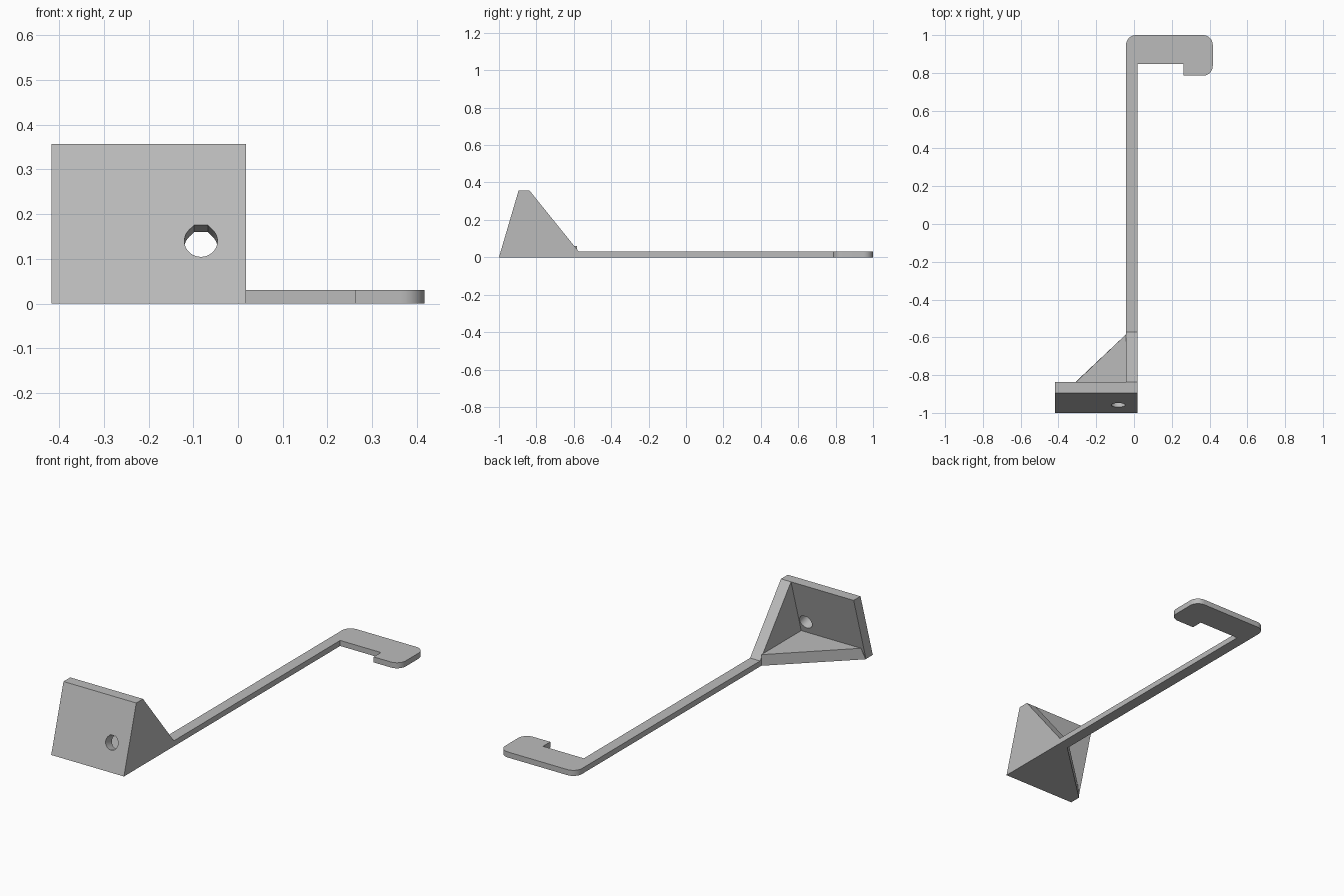
import bpy, bmesh
from math import sin, cos, tan, radians, atan2
from mathutils import Matrix, Vector

if "Cube" in bpy.data.objects:
    bpy.data.objects.remove(bpy.data.objects["Cube"], do_unlink=True)

grey = bpy.data.materials.new("plain grey")
grey.use_nodes = True
colour = (0.5, 0.5, 0.5, 1)
grey.diffuse_color = colour
grey.node_tree.nodes["Principled BSDF"].inputs["Base Color"].default_value = colour

# Shared dimensions
RIGHT, WEB_L, WEB_R = -0.417, -0.042, 0.018
THICK, TOP = 0.03, 0.357
FRONT, LEAN = -1.0, 0.105        # front edge and how far the plate leans back
PLATE_D = 0.058                  # plate depth along y
BACK = FRONT + PLATE_D
WEB_END = -0.573


def prism(name, outline, low, high, axis="z"):
    """Extrude a closed outline along z (points are x, y) or x (points are y, z)."""
    def place(p, d):
        return (p[0], p[1], d) if axis == "z" else (d, p[0], p[1])
    bm = bmesh.new()
    face = bm.faces.new([bm.verts.new(place(p, low)) for p in outline])
    grown = bmesh.ops.extrude_face_region(bm, geom=[face])
    shift = Vector(place((0, 0), high - low))
    bmesh.ops.translate(bm, vec=shift,
                        verts=[v for v in grown["geom"] if isinstance(v, bmesh.types.BMVert)])
    bmesh.ops.recalc_face_normals(bm, faces=bm.faces)
    mesh = bpy.data.meshes.new(name)
    bm.to_mesh(mesh)
    bm.free()
    obj = bpy.data.objects.new(name, mesh)
    bpy.context.collection.objects.link(obj)
    mesh.materials.append(grey)
    return obj


def arc(cx, cy, r, start, end, steps=10):
    angles = [radians(start + (end - start) * i / steps) for i in range(steps + 1)]
    return [(cx + r * cos(a), cy + r * sin(a)) for a in angles]


def select_only(obj):
    bpy.ops.object.select_all(action="DESELECT")
    obj.select_set(True)
    bpy.context.view_layer.objects.active = obj


# Long arm ending in a rounded hook
R = 0.052
X, TIP = 0.417, 0.785
arm = prism("hooked_arm",
            [(WEB_L, WEB_END), (WEB_R, WEB_END), (WEB_R, 0.847), (0.262, 0.847), (0.262, TIP)]
            + arc(X - R, TIP + R, R, -90, 0)
            + arc(X - R, 1 - R, R, 0, 90)
            + arc(WEB_L + R, 1 - R, R, 90, 180), 0, THICK)

# Leaning mounting plate
plate = prism("mounting_plate",
              [(FRONT, 0), (BACK, 0), (BACK + LEAN, TOP), (FRONT + LEAN, TOP)],
              RIGHT, WEB_R, "x")

# Screw hole: round below, flat-topped with sloping shoulders, square to the plate
r = 0.037
k = r * tan(radians(22.5))
cutter = prism("hole_cutter", arc(0, 0, r, 135, 405, 36) + [(k, r), (-k, r)], -0.15, 0.15)
lean = atan2(LEAN, TOP)
cutter.matrix_world = (Matrix.Translation((-0.083, FRONT + LEAN * 0.14 / TOP, 0.14))
                       @ Matrix.Rotation(radians(90) - lean, 4, "X"))
cutter.hide_render = True
bpy.context.view_layer.update()
cut = plate.modifiers.new("screw_hole", "BOOLEAN")
cut.operation = "DIFFERENCE"
cut.solver = "EXACT"
cut.object = cutter
select_only(plate)
bpy.ops.object.modifier_apply(modifier=cut.name)
bpy.data.objects.remove(cutter, do_unlink=True)

# Upright web bracing the plate against the arm
web = prism("side_web",
            [(BACK, 0), (WEB_END, 0), (WEB_END, THICK), (BACK + LEAN, TOP)],
            WEB_L, WEB_R, "x")

# Flat triangular gusset, its front edge following the plate's lean
GUSSET_H = 0.06
gusset = prism("floor_gusset",
               [(RIGHT, BACK), (WEB_L, BACK), (WEB_L, -0.584), (RIGHT, BACK + 0.004)],
               0, GUSSET_H)
for v in gusset.data.vertices:
    if v.co.z > 0.01 and v.co.y < BACK + 0.01:
        v.co.y = BACK + LEAN * GUSSET_H / TOP
        if v.co.x < WEB_L - 0.01:
            v.co.x = RIGHT + 0.018

for obj in (arm, plate):
    select_only(obj)
    bpy.ops.object.shade_smooth_by_angle(angle=radians(30))
